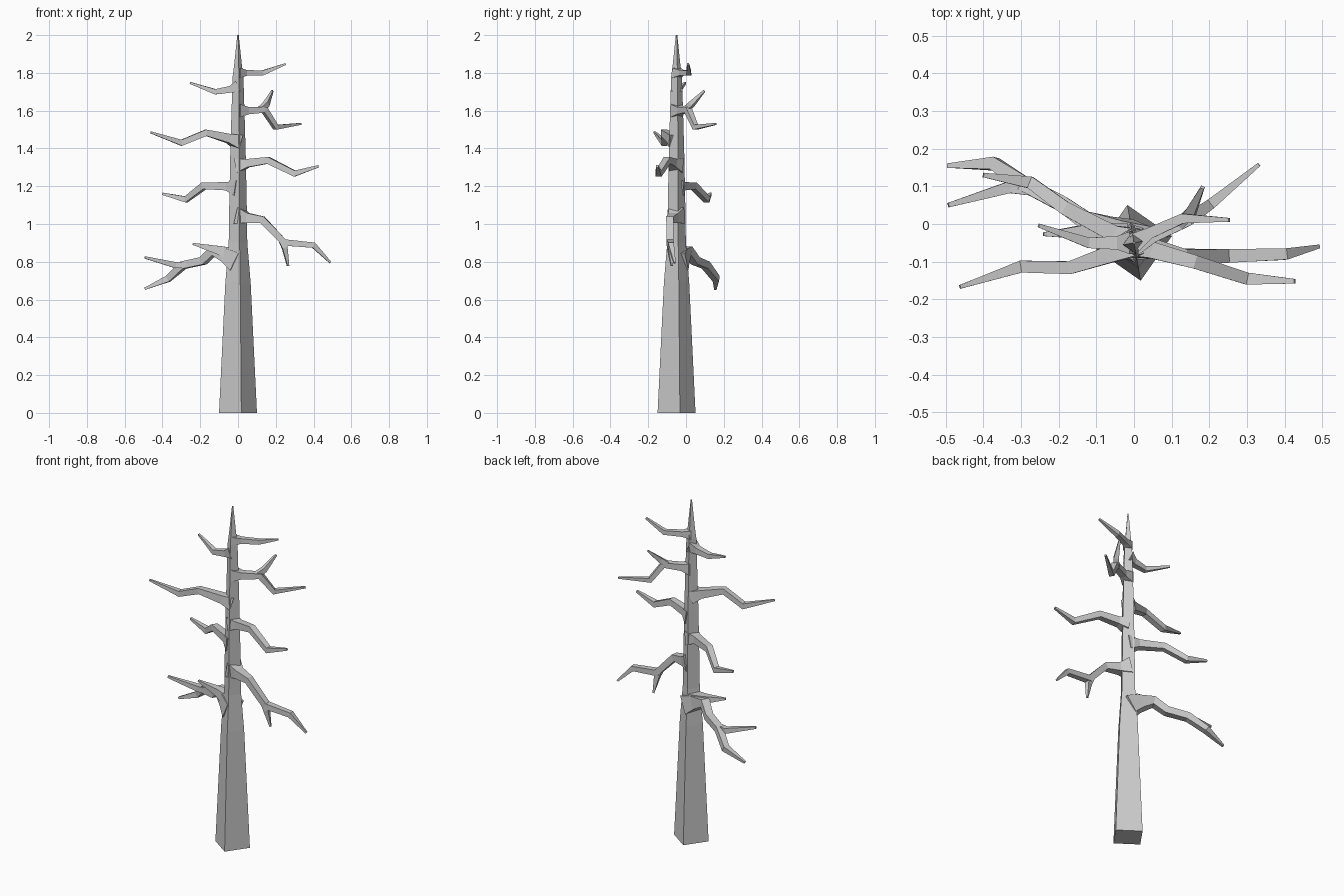
import bpy, bmesh
from math import cos, sin, radians
from mathutils import Vector


def loft(name, rings):
    """Skin a list of four-sided rings and cap both ends."""
    bm = bmesh.new()
    loops = [[bm.verts.new(p) for p in ring] for ring in rings]
    for a, b in zip(loops, loops[1:]):
        for i in range(4):
            j = (i + 1) % 4
            bm.faces.new((a[i], a[j], b[j], b[i]))
    bm.faces.new(loops[0])
    bm.faces.new(loops[-1])
    bmesh.ops.recalc_face_normals(bm, faces=bm.faces)
    me = bpy.data.meshes.new(name)
    bm.to_mesh(me)
    bm.free()
    ob = bpy.data.objects.new(name, me)
    bpy.context.collection.objects.link(ob)
    return ob


def limb(name, pts):
    """Square tapered branch along points (x, y, z, half width)."""
    pos = [Vector(p[:3]) for p in pts]
    rings = []
    for i, p in enumerate(pos):
        t = Vector()
        if i > 0:
            t += (p - pos[i - 1]).normalized()
        if i < len(pos) - 1:
            t += (pos[i + 1] - p).normalized()
        t.normalize()
        s = t.cross(Vector((0, 0, 1))).normalized()
        u = s.cross(t)
        w = pts[i][3]
        rings.append([p + w * (a * s + b * u)
                      for a, b in ((-1, -1), (1, -1), (1, 1), (-1, 1))])
    return loft(name, rings)


# Trunk: slightly turned square, tapering to a spike (height, radius)
profile = [(0, .102), (.69, .068), (.9, .05), (1.1, .047), (1.35, .042),
           (1.56, .036), (1.78, .029), (1.84, .021), (2.0, .004)]
loft("trunk", [[(r * cos(radians(a)), -.05 + r * sin(radians(a)), z)
                for a in (10, 100, 190, 280)] for z, r in profile])

# Upper branches
limb("branch_top_right", [(0, -.05, 1.80, .026), (.04, -.025, 1.80, .015),
                          (.13, .015, 1.80, .013), (.253, .011, 1.847, .005)])
limb("branch_top_left", [(0, -.05, 1.73, .03), (-.04, -.05, 1.713, .018),
                         (-.12, -.05, 1.70, .014), (-.253, -.004, 1.747, .005)])

# Upper forked branch
limb("branch_upper_right", [(0, -.05, 1.60, .034), (.05, -.03, 1.60, .019),
                            (.14, .01, 1.605, .017), (.2, .05, 1.512, .014),
                            (.332, .158, 1.53, .005)])
limb("branch_upper_right_twig", [(.12, .0, 1.605, .015), (.15, .03, 1.635, .014),
                                 (.182, .097, 1.705, .005)])

# Middle branches
limb("branch_middle_left", [(0, -.05, 1.435, .037), (-.05, -.075, 1.453, .024),
                            (-.17, -.116, 1.483, .017), (-.3, -.113, 1.43, .016),
                            (-.462, -.167, 1.485, .005)])
limb("branch_middle_right", [(0, -.05, 1.31, .038), (.05, -.07, 1.322, .022),
                             (.16, -.1, 1.337, .018), (.3, -.145, 1.267, .016),
                             (.427, -.152, 1.306, .006)])
limb("branch_middle_back_left", [(0, -.05, 1.19, .04), (-.055, -.025, 1.2, .022),
                                 (-.18, .04, 1.202, .018), (-.275, .11, 1.13, .016),
                                 (-.4, .13, 1.16, .006)])

# Lower right forked branch
limb("branch_lower_right", [(0, -.05, 1.045, .045), (.05, -.065, 1.032, .026),
                            (.13, -.085, 1.022, .019), (.245, -.085, .902, .018),
                            (.4, -.08, .888, .015), (.49, -.06, .795, .005)])
limb("branch_lower_right_twig", [(.225, -.085, .92, .014), (.247, -.085, .875, .014),
                                 (.265, -.075, .778, .005)])

# Lowest left branch with a stub and a fork
limb("branch_lowest_left", [(0, -.045, .80, .052), (-.06, -.02, .835, .037),
                            (-.13, .01, .858, .024), (-.185, .05, .805, .021),
                            (-.29, .105, .782, .020), (-.37, .16, .71, .017),
                            (-.494, .155, .657, .006)])
limb("branch_lowest_left_stub", [(-.03, -.03, .84, .034), (-.11, -.02, .863, .022),
                                 (-.24, -.027, .895, .005)])
limb("branch_lowest_left_twig", [(-.26, .09, .785, .016), (-.33, .098, .782, .016),
                                 (-.493, .05, .823, .006)])
